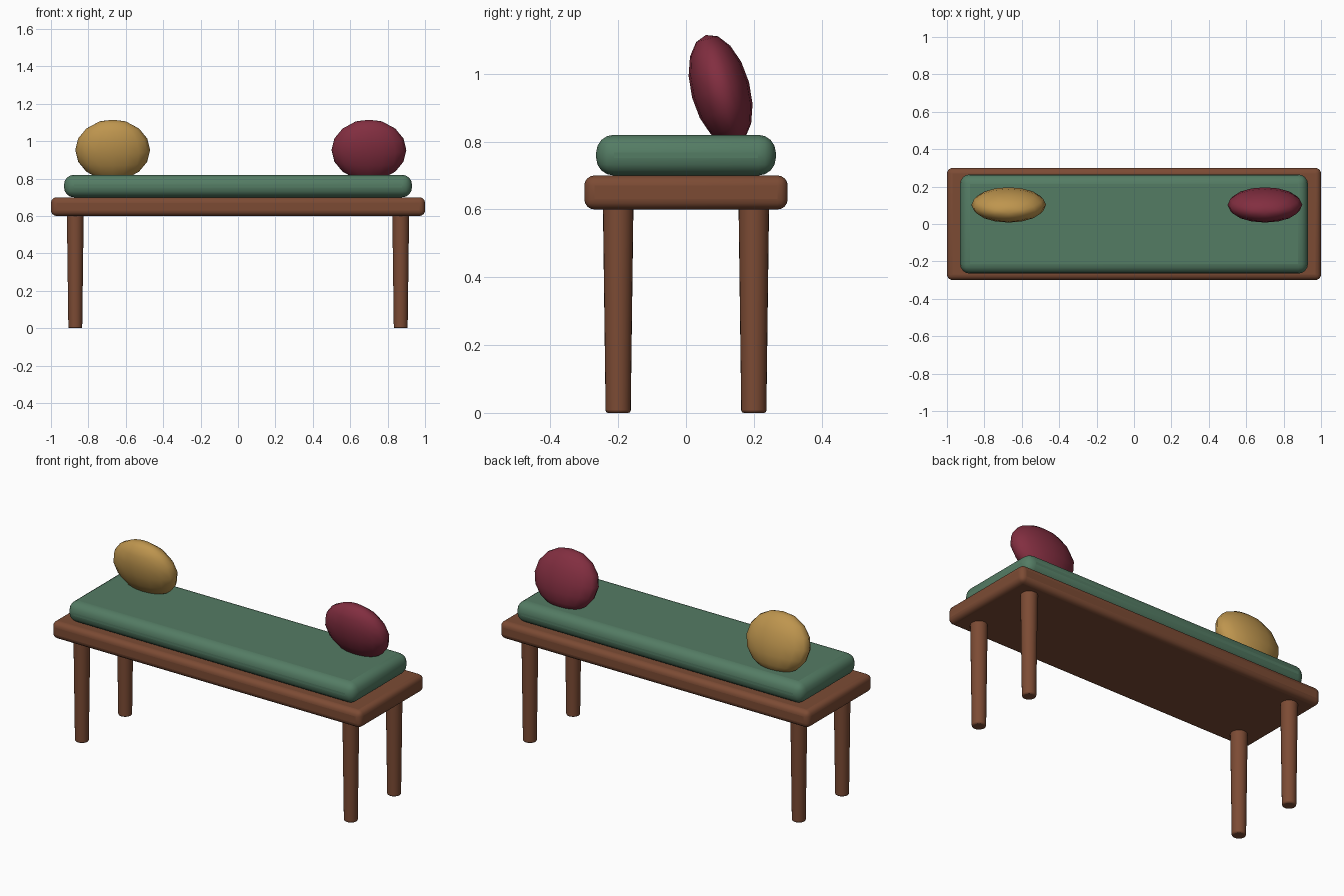
import bpy, math

if "Cube" in bpy.data.objects:
    bpy.data.objects.remove(bpy.data.objects["Cube"])


def srgb(name, r, g, b):
    """Make a flat material from 0-255 screen values."""
    lin = [((c / 255 + 0.055) / 1.055) ** 2.4 for c in (r, g, b)]
    m = bpy.data.materials.new(name)
    m.diffuse_color = (*lin, 1)
    m.use_nodes = True
    m.node_tree.nodes["Principled BSDF"].inputs["Base Color"].default_value = m.diffuse_color
    return m


wood = srgb("wood", 124, 75, 52)
green = srgb("green fabric", 84, 124, 100)
red = srgb("red fabric", 130, 46, 64)
gold = srgb("gold fabric", 190, 149, 78)


def finish(name, mat, bevel=0, segments=4, angle=35):
    ob = bpy.context.object
    ob.name = name
    ob.data.materials.append(mat)
    bpy.ops.object.transform_apply(location=False, rotation=False, scale=True)
    if bevel:
        mod = ob.modifiers.new("rounded edges", "BEVEL")
        mod.width = bevel
        mod.segments = segments
        mod.limit_method = "ANGLE"
        mod.angle_limit = math.radians(40)
    bpy.ops.object.shade_smooth_by_angle(angle=math.radians(angle))
    return ob


def slab(name, mat, size, z, bevel):
    bpy.ops.mesh.primitive_cube_add(size=1, location=(0, 0, z))
    bpy.context.object.scale = size
    return finish(name, mat, bevel)


# Wooden seat and padded cushion
slab("seat", wood, (2.0, 0.6, 0.1), 0.65, 0.03)
slab("seat_cushion", green, (1.86, 0.53, 0.12), 0.76, 0.052)

# Four tapered legs
for side, sx in (("left", -1), ("right", 1)):
    for end, sy in (("front", -1), ("back", 1)):
        bpy.ops.mesh.primitive_cone_add(vertices=24, radius1=0.037, radius2=0.045,
                                        depth=0.61, location=(sx * 0.87, sy * 0.2, 0.305))
        finish(f"{end}_{side}_leg", wood, 0.007, 2)

# Two round throw pillows, leaning forward at the top
for name, mat, x in (("gold_pillow", gold, -0.67), ("red_pillow", red, 0.70)):
    bpy.ops.mesh.primitive_uv_sphere_add(segments=16, ring_count=8, radius=1,
                                         location=(x, 0.102, 0.952),
                                         rotation=(math.radians(15), 0, 0))
    bpy.context.object.scale = (0.2, 0.087, 0.168)
    finish(name, mat, angle=60)
